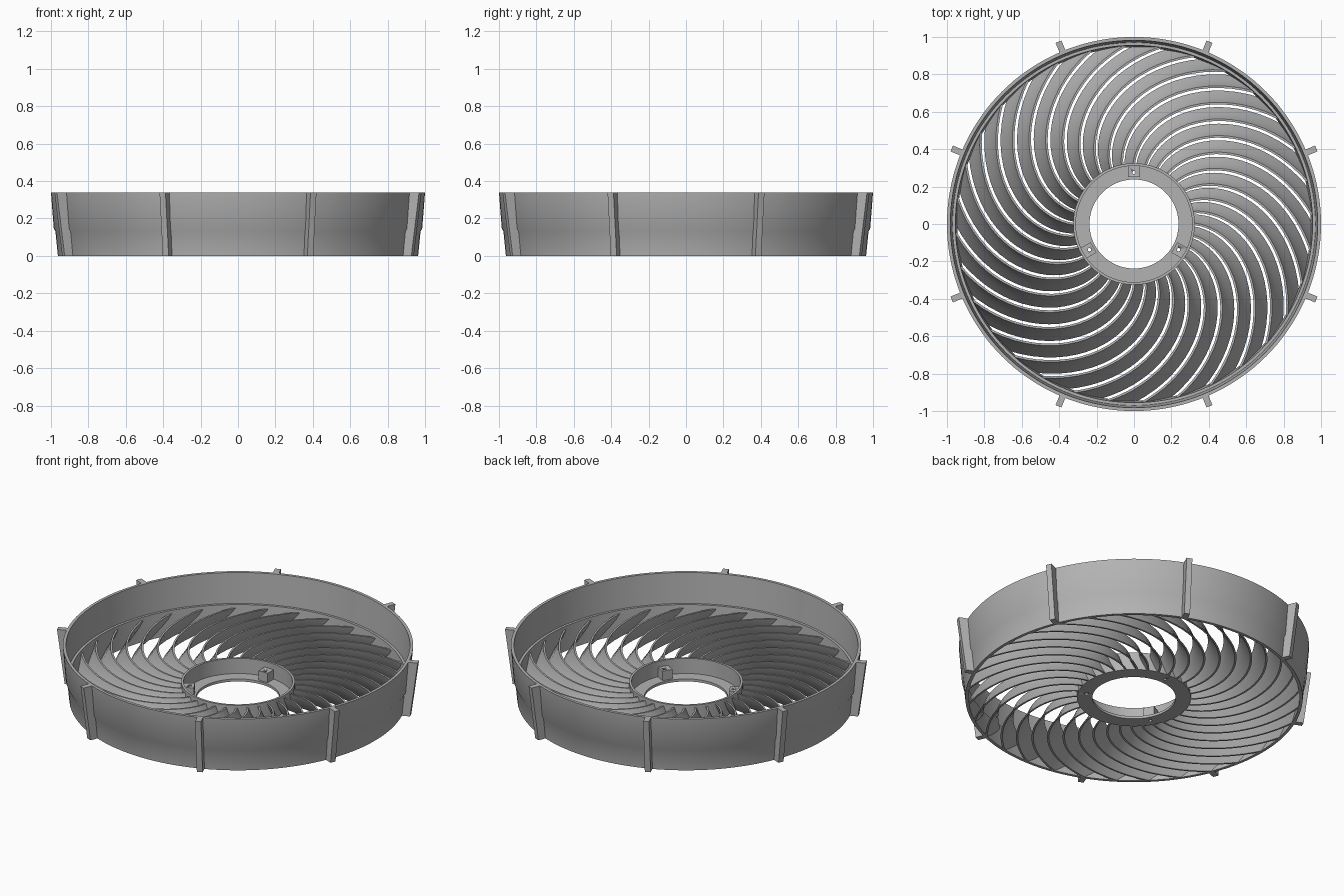
import bpy, bmesh, math
from mathutils import Matrix, Vector

cube = bpy.data.objects.get("Cube")
if cube:
    bpy.data.objects.remove(cube, do_unlink=True)

GREY = (0.45, 0.45, 0.45, 1)
grey = bpy.data.materials.new("plain grey")
grey.use_nodes = True
grey.diffuse_color = GREY
grey.node_tree.nodes["Principled BSDF"].inputs["Base Color"].default_value = GREY


def finish(name, bm):
    """Turn a bmesh into a grey object, smooth except at sharp edges."""
    bmesh.ops.recalc_face_normals(bm, faces=bm.faces)
    mesh = bpy.data.meshes.new(name)
    bm.to_mesh(mesh)
    bm.free()
    mesh.materials.append(grey)
    obj = bpy.data.objects.new(name, mesh)
    bpy.context.collection.objects.link(obj)
    bpy.ops.object.select_all(action='DESELECT')
    obj.select_set(True)
    bpy.context.view_layer.objects.active = obj
    bpy.ops.object.shade_smooth_by_angle(angle=math.radians(30))
    return obj


def skin(bm, loops, closed):
    """Bridge equal closed loops of points; cap the ends if not closed."""
    rows = [[bm.verts.new(p) for p in loop] for loop in loops]
    n = len(rows[0])
    pairs = list(zip(rows, rows[1:]))
    if closed:
        pairs.append((rows[-1], rows[0]))
    for a, b in pairs:
        for j in range(n):
            k = (j + 1) % n
            bm.faces.new((a[j], a[k], b[k], b[j]))
    if not closed:
        bm.faces.new(rows[0])
        bm.faces.new(rows[-1])


def polar(r, a, z):
    return Vector((r * math.cos(a), r * math.sin(a), z))


def lathe(name, profile, steps=144):
    bm = bmesh.new()
    skin(bm, [[polar(r, math.tau * i / steps, z) for r, z in profile]
              for i in range(steps)], True)
    return finish(name, bm)


def slab(bm, profile, width, angle):
    """Extrude a radial (r, z) profile sideways and turn it into place."""
    turn = Matrix.Rotation(angle, 3, 'Z')
    skin(bm, [[turn @ Vector((r, side * width / 2, z)) for r, z in profile]
              for side in (-1, 1)], False)


# Stepped outer shroud, slightly flared, with an inner ledge
lathe("outer_shroud", [(0.963, 0), (0.976, 0.13), (0.985, 0.147), (1.0, 0.34),
                       (0.982, 0.34), (0.97, 0.15), (0.955, 0.15), (0.945, 0)])

# Ribs around the shroud
bm = bmesh.new()
for i in range(8):
    slab(bm, [(0.955, 0), (1.01, 0), (1.055, 0.34), (0.988, 0.34), (0.968, 0.13)],
         0.034, math.tau * (i + 0.5) / 8)
finish("shroud_ribs", bm)

# Hub: flat flange with an upright outer wall
hub = lathe("hub", [(0.238, 0), (0.325, 0), (0.325, 0.112), (0.311, 0.112),
                    (0.311, 0.016), (0.238, 0.016)], 96)

# Mounting blocks inside the hub, with screw holes through block and flange
bosses = bmesh.new()
drill = bmesh.new()
for i in range(3):
    a = math.pi / 2 + math.tau * i / 3
    slab(bosses, [(0.25, 0.01), (0.316, 0.01), (0.316, 0.075), (0.25, 0.075)], 0.064, a)
    bmesh.ops.create_cone(drill, cap_ends=True, segments=16, radius1=0.009,
                          radius2=0.009, depth=0.3,
                          matrix=Matrix.Translation(polar(0.275, a, 0.05)))
blocks = finish("hub_blocks", bosses)
cutter = finish("screw_hole_cutter", drill)
cutter.hide_render = True
cutter.hide_viewport = True
cutter.display_type = 'WIRE'
for part in (hub, blocks):
    mod = part.modifiers.new("screw holes", 'BOOLEAN')
    mod.object = cutter
    mod.operation = 'DIFFERENCE'
    mod.solver = 'EXACT'

# Swept, leaning vanes between hub and shroud
COUNT, STEPS, ROWS = 32, 20, 5
R0, R1, SWEEP, LEAN, THICK = 0.318, 0.957, 0.94, 0.14, 0.011


def vane_loop(i, start):
    t = i / STEPS
    r = R0 + (R1 - R0) * t
    centre = start - SWEEP * t ** 1.4
    slope = 1.4 * SWEEP * t ** 0.4 * r / (R1 - R0)
    half = THICK / 2 * math.sqrt(1 + slope * slope) / r
    height = 0.095 + 0.035 * t
    left, right = [], []
    for k in range(ROWS):
        s = k / (ROWS - 1)
        a = centre + LEAN * (1 - s) ** 1.3
        left.append(polar(r, a + half, height * s))
        right.append(polar(r, a - half, height * s))
    return left + right[::-1]


bm = bmesh.new()
for v in range(COUNT):
    start = math.tau * v / COUNT
    skin(bm, [vane_loop(i, start) for i in range(STEPS + 1)], False)
finish("swept_vanes", bm)
